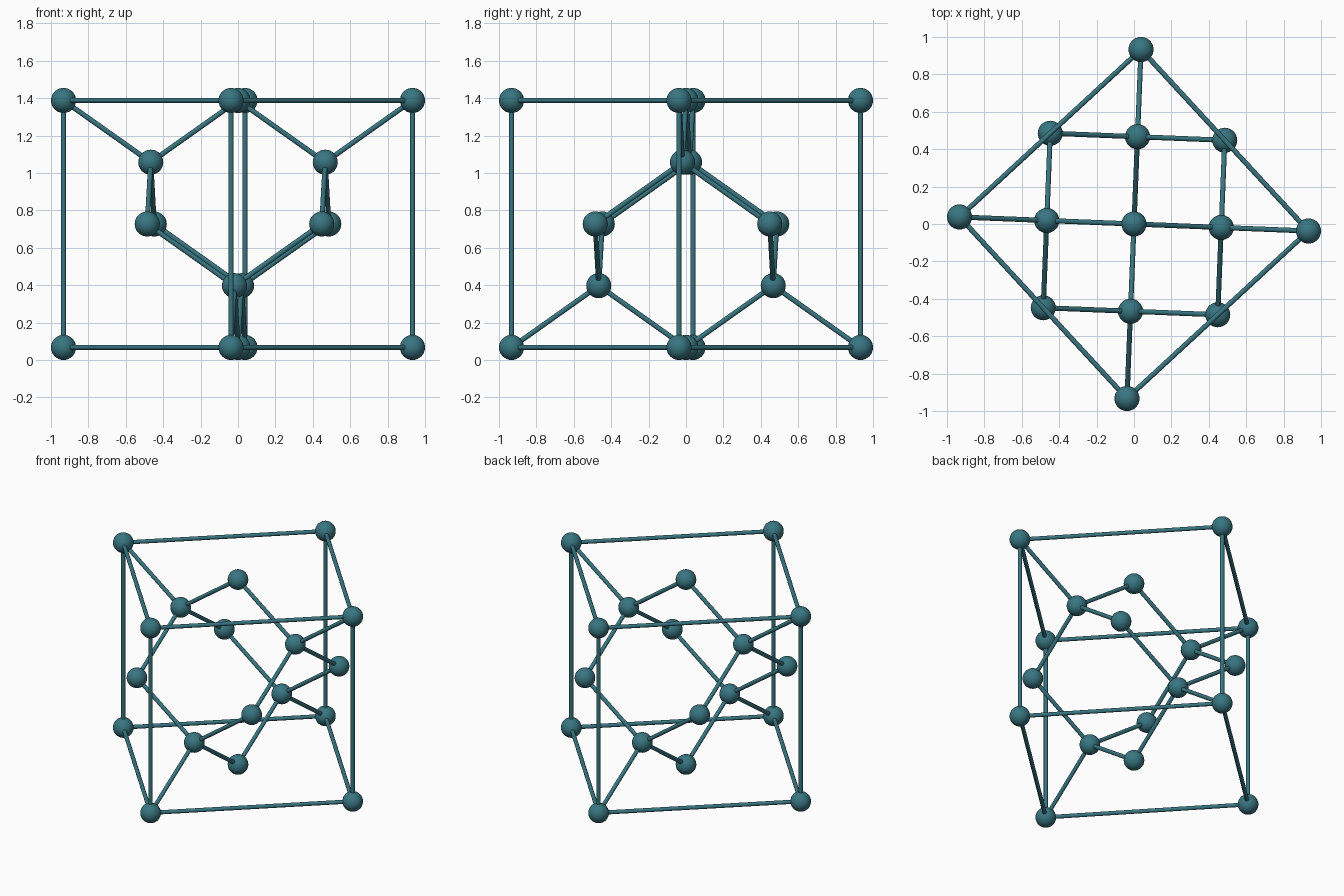
import bpy
from math import cos, sin, radians, sqrt
from mathutils import Vector

if "Cube" in bpy.data.objects:
    bpy.data.objects.remove(bpy.data.objects["Cube"])

ATOM_R, BOND_R = 0.067, 0.0135
RAD = 0.9337                      # half diagonal of the square base
SIDE = RAD * sqrt(2)
TILT = radians(-2.3)

teal = bpy.data.materials.new("teal")
teal.diffuse_color = (0.04, 0.18, 0.22, 1)
teal.use_nodes = True
teal.node_tree.nodes["Principled BSDF"].inputs["Base Color"].default_value = teal.diffuse_color


def point(u, v, w):
    """u, v along the base diagonals (-1..1), w up the cell (0..1)."""
    return Vector((RAD * (u * cos(TILT) - v * sin(TILT)),
                   RAD * (u * sin(TILT) + v * cos(TILT)),
                   ATOM_R + SIDE * w))


def finish(name):
    ob = bpy.context.object
    ob.name = name
    ob.data.materials.append(teal)
    bpy.ops.object.shade_smooth_by_angle(angle=radians(50))
    return ob


def atom(name, p):
    bpy.ops.mesh.primitive_uv_sphere_add(segments=32, ring_count=16, radius=ATOM_R, location=p)
    finish(name)


def rod(name, a, b):
    d = b - a
    bpy.ops.mesh.primitive_cylinder_add(vertices=16, radius=BOND_R, depth=d.length,
                                        location=(a + b) / 2,
                                        rotation=d.to_track_quat('Z', 'Y').to_euler())
    finish(name)


ring = [(1, 0), (0, 1), (-1, 0), (0, -1)]
corners = [point(u, v, w) for w in (0, 1) for u, v in ring]
faces = [point(0, 0, 0), point(0, 0, 1)]
faces += [point(u, v, 0.5) for u in (-0.5, 0.5) for v in (-0.5, 0.5)]
inner = [point(u / 2, v / 2, 0.75 if u else 0.25) for u, v in ring]

# Atoms
for name, pts in (("corner_atom", corners), ("face_atom", faces), ("inner_atom", inner)):
    for p in pts:
        atom(name, p)

# Cell frame: the twelve cube edges
for i, a in enumerate(corners):
    for b in corners[i + 1:]:
        if (b - a).length < SIDE * 1.05:
            rod("cell_edge", a, b)

# Tetrahedral bonds from each inner atom to its four neighbours
for a in inner:
    for b in corners + faces:
        if (b - a).length < SIDE * 0.5:
            rod("bond", a, b)
